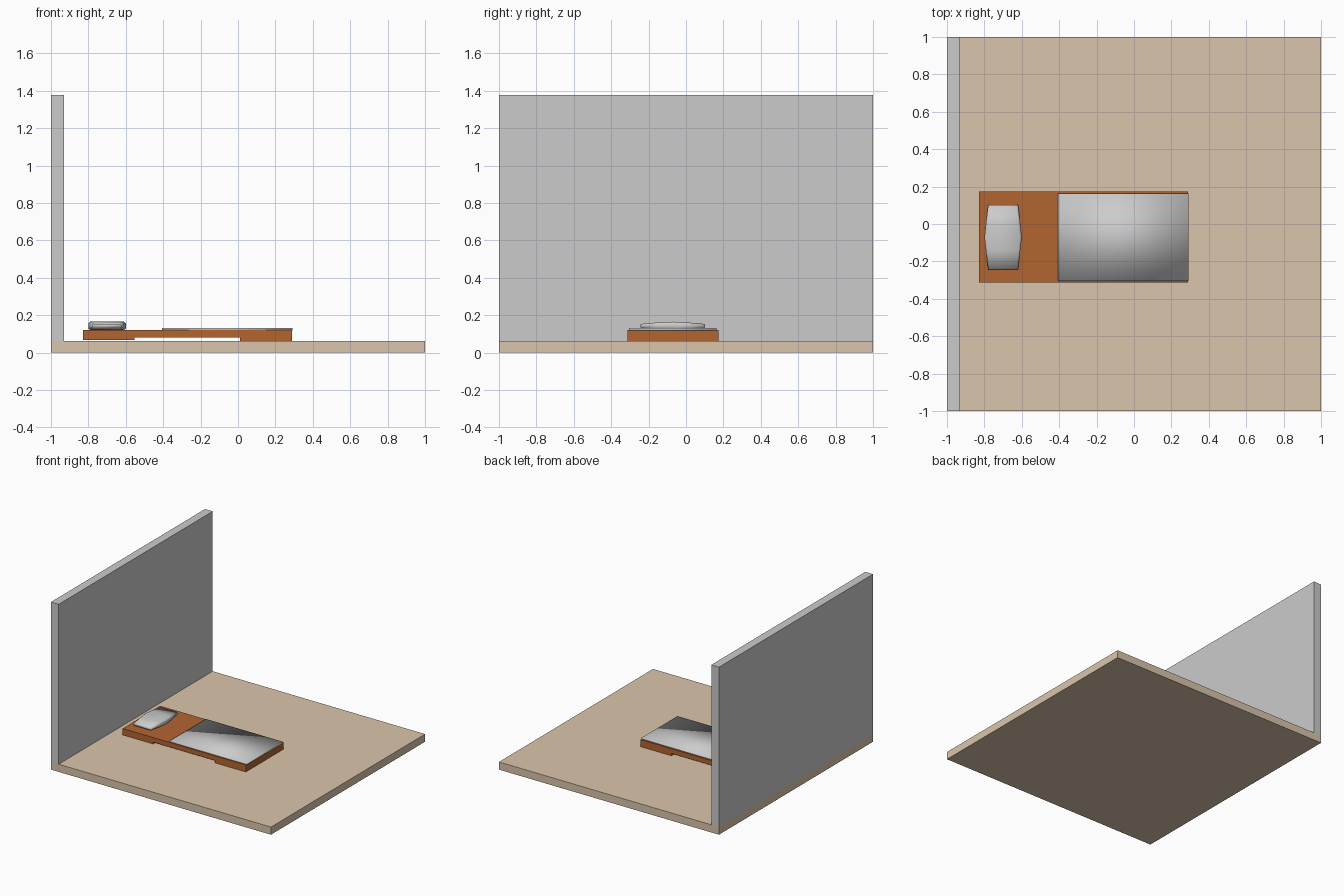
import bpy, bmesh

if "Cube" in bpy.data.objects:
    bpy.data.objects.remove(bpy.data.objects["Cube"])


def make_mat(name, rgb):
    m = bpy.data.materials.new(name)
    m.diffuse_color = (*rgb, 1)
    m.use_nodes = True
    m.node_tree.nodes["Principled BSDF"].inputs["Base Color"].default_value = m.diffuse_color
    return m


def make_object(name, bm, mat=None, smooth=False):
    bmesh.ops.recalc_face_normals(bm, faces=bm.faces)
    mesh = bpy.data.meshes.new(name)
    bm.to_mesh(mesh)
    bm.free()
    if smooth:
        for p in mesh.polygons:
            p.use_smooth = True
    if mat:
        mesh.materials.append(mat)
    ob = bpy.data.objects.new(name, mesh)
    bpy.context.collection.objects.link(ob)
    return ob


def loft(name, sections, mat=None, smooth=False):
    """Skin a list of equal-length point rings and cap both ends."""
    bm = bmesh.new()
    rings = [[bm.verts.new(p) for p in s] for s in sections]
    n = len(rings[0])
    for a, b in zip(rings, rings[1:]):
        for i in range(n):
            j = (i + 1) % n
            bm.faces.new((a[i], a[j], b[j], b[i]))
    bm.faces.new(rings[0])
    bm.faces.new(rings[-1])
    return make_object(name, bm, mat, smooth)


def extrude_y(name, profile, y0, y1, mat=None, smooth=False):
    return loft(name, [[(x, y, z) for x, z in profile] for y in (y0, y1)], mat, smooth)


def rect(x0, x1, z0, z1):
    return [(x0, z0), (x1, z0), (x1, z1), (x0, z1)]


floor_mat = make_mat("floor_tan", (0.70, 0.56, 0.41))
wood = make_mat("wood", (0.45, 0.128, 0.03))

# Room
extrude_y("floor", rect(-1, 1, 0, 0.063), -1, 1, floor_mat)
extrude_y("wall", rect(-1, -0.93, 0.063, 1.377), -1, 1)

# Bed frame with a shallow gap between its two feet
extrude_y("bed_frame", [(-0.83, 0.068), (-0.553, 0.068), (-0.553, 0.082),
                        (0.01, 0.082), (0.01, 0.062), (0.29, 0.062),
                        (0.29, 0.121), (-0.83, 0.121)], -0.313, 0.175, wood)

# Thin soft-shaded blanket
extrude_y("blanket", rect(-0.405, 0.291, 0.118, 0.131), -0.305, 0.163, smooth=True)

# Pillow: rings that swell towards the middle
rings = []
for y, hw, bottom, top in ((-0.242, 0.08, 0.133, 0.153), (-0.14, 0.092, 0.123, 0.162),
                           (-0.07, 0.1, 0.12, 0.165), (0.0, 0.092, 0.123, 0.162),
                           (0.102, 0.08, 0.133, 0.153)):
    h = (top - bottom) * 0.2
    half = [(hw * 0.9, bottom), (hw, bottom + h), (hw, top - h), (hw * 0.9, top)]
    prof = half + [(-x, z) for x, z in reversed(half)]
    rings.append([(-0.70 + x, y, z) for x, z in prof])
loft("pillow", rings, smooth=True)
